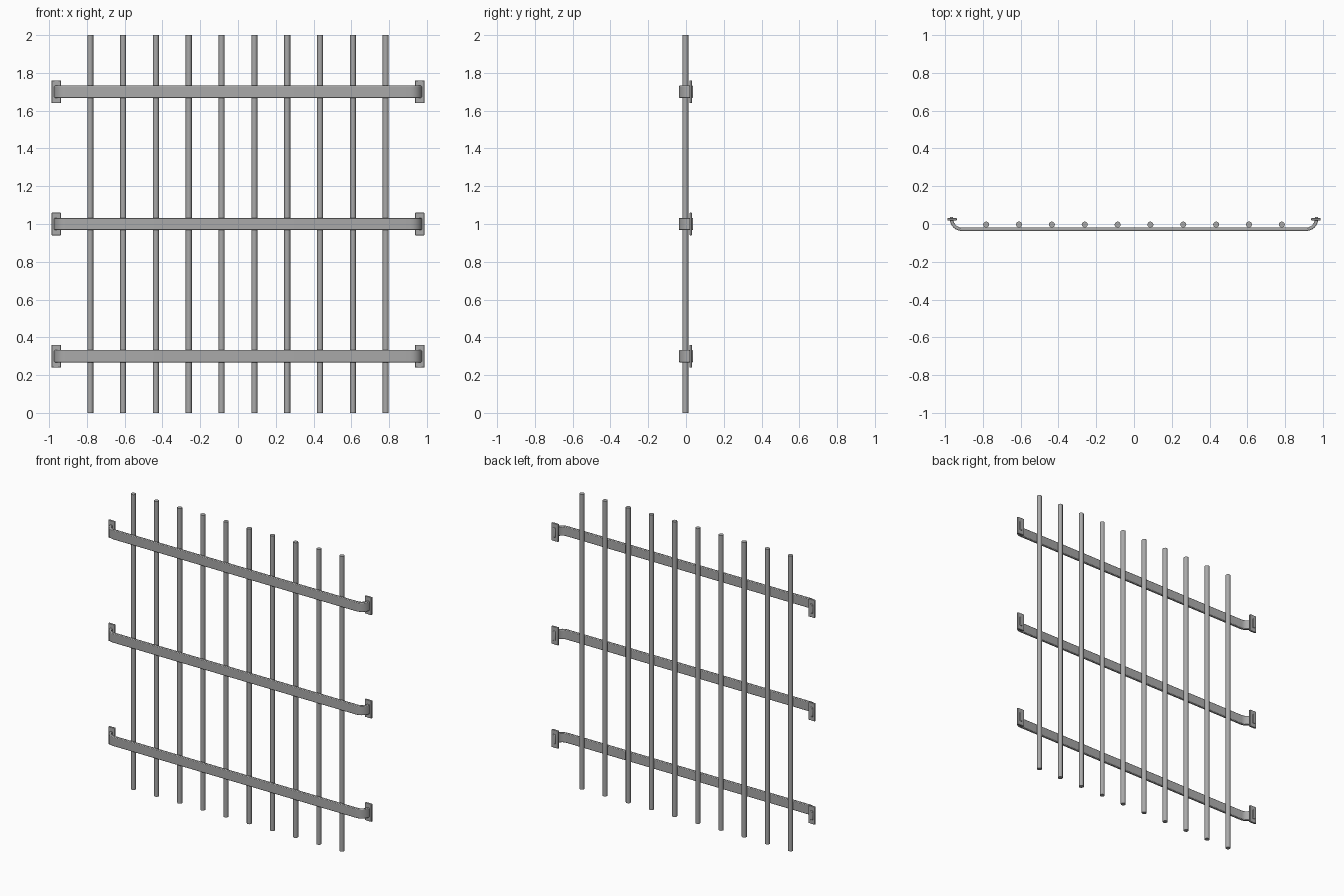
import bpy
import bmesh
import math

if "Cube" in bpy.data.objects:
    bpy.data.objects.remove(bpy.data.objects["Cube"], do_unlink=True)

# One steel grey for everything
steel = bpy.data.materials.new("steel_grey")
steel.use_nodes = True
GREY = (0.4, 0.4, 0.4, 1)
steel.diffuse_color = GREY
steel.node_tree.nodes["Principled BSDF"].inputs["Base Color"].default_value = GREY


def finish(bm, name, bevel=0):
    bmesh.ops.recalc_face_normals(bm, faces=bm.faces)
    mesh = bpy.data.meshes.new(name)
    bm.to_mesh(mesh)
    bm.free()
    mesh.materials.append(steel)
    obj = bpy.data.objects.new(name, mesh)
    bpy.context.collection.objects.link(obj)
    if bevel:
        mod = obj.modifiers.new("bevel", "BEVEL")
        mod.width = bevel
        mod.segments = 2
        mod.limit_method = "ANGLE"
        mod.angle_limit = math.radians(40)
    bpy.ops.object.select_all(action="DESELECT")
    obj.select_set(True)
    bpy.context.view_layer.objects.active = obj
    bpy.ops.object.shade_smooth_by_angle(angle=math.radians(40))
    return obj


def upright_bar(x, name):
    bm = bmesh.new()
    bmesh.ops.create_cone(bm, cap_ends=True, segments=12, radius1=0.016,
                          radius2=0.016, depth=2)
    finish(bm, name).location = (x, -0.003, 1)


def strap(z, name):
    # Flat bar with both ends curled back towards the wall
    half_height, cx, cy, steps = 0.032, 0.91, 0.027, 6

    def side(radius):
        pts = []
        for i in range(steps + 1):
            a = math.pi / 2 * i / steps
            pts.append((cx + radius * math.sin(a), cy - radius * math.cos(a)))
        return pts + [(cx + radius, 0.037)]

    outer, inner = side(0.064), side(0.046)
    right = [(-x, y) for x, y in reversed(outer)]
    right_inner = [(-x, y) for x, y in inner]
    outline = right + outer + list(reversed(inner)) + right_inner
    bm = bmesh.new()
    face = bm.faces.new([bm.verts.new((x, y, z - half_height)) for x, y in outline])
    top = bmesh.ops.extrude_face_region(bm, geom=[face])["geom"]
    bmesh.ops.translate(bm, vec=(0, 0, 2 * half_height),
                        verts=[v for v in top if isinstance(v, bmesh.types.BMVert)])
    finish(bm, name, 0.004)


def wall_plate(x, z, name):
    bm = bmesh.new()
    bmesh.ops.create_cube(bm, size=1)
    bmesh.ops.scale(bm, vec=(0.05, 0.013, 0.12), verts=bm.verts)
    finish(bm, name, 0.003).location = (x, 0.025, z)


# Ten upright bars
for i in range(10):
    upright_bar(-0.782 + i * 1.564 / 9, f"upright_bar_{i + 1}")

# Three horizontal straps, each with a wall plate at both ends
for level, z in (("lower", 0.3), ("middle", 1.0), ("upper", 1.7)):
    strap(z, f"{level}_strap")
    for side_name, sign in (("left", 1), ("right", -1)):
        wall_plate(sign * 0.962, z, f"{level}_{side_name}_wall_plate")
